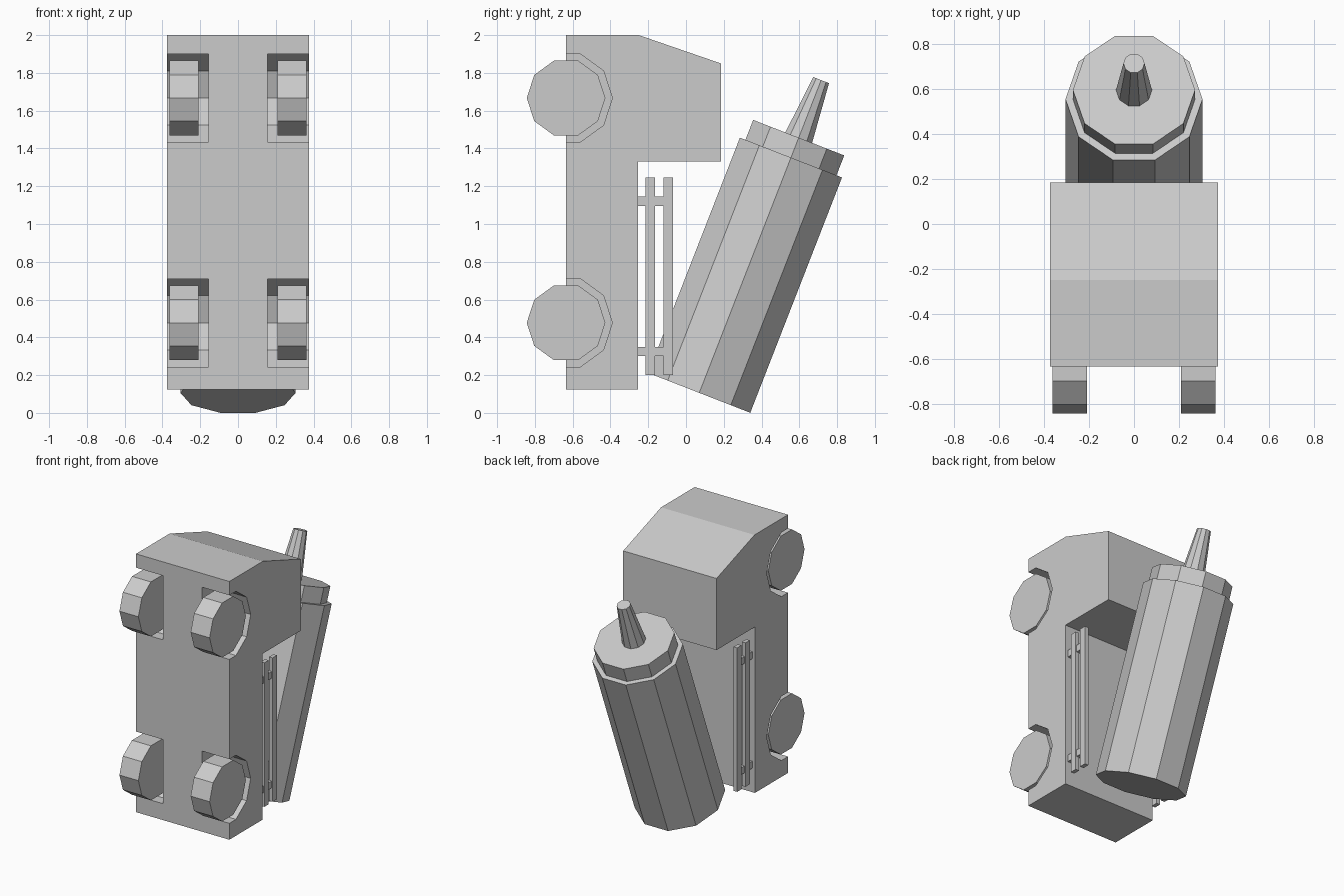
import bpy, bmesh, math
from mathutils import Vector

if "Cube" in bpy.data.objects:
    bpy.data.objects.remove(bpy.data.objects["Cube"])

X, Y, Z = Vector((1, 0, 0)), Vector((0, 1, 0)), Vector((0, 0, 1))


def loft(name, loops):
    """Closed solid skinned through successive loops of points."""
    bm = bmesh.new()
    rows = [[bm.verts.new(p) for p in loop] for loop in loops]
    n = len(rows[0])
    for low, high in zip(rows, rows[1:]):
        for i in range(n):
            j = (i + 1) % n
            bm.faces.new((low[i], low[j], high[j], high[i]))
    bm.faces.new(rows[0])
    bm.faces.new(rows[-1])
    bmesh.ops.recalc_face_normals(bm, faces=bm.faces)
    mesh = bpy.data.meshes.new(name)
    bm.to_mesh(mesh)
    bm.free()
    obj = bpy.data.objects.new(name, mesh)
    bpy.context.collection.objects.link(obj)
    return obj


def ring(centre, r, a, b, n=10):
    turns = [2 * math.pi * i / n for i in range(n)]
    return [centre + r * (math.cos(t) * a + math.sin(t) * b) for t in turns]


def disc(name, x0, x1, z, r):
    return loft(name, [ring(Vector((x, -0.635, z)), r, Y, Z) for x in (x0, x1)])


def box(name, xs, ys, zs):
    corners = [(ys[0], zs[0]), (ys[1], zs[0]), (ys[1], zs[1]), (ys[0], zs[1])]
    return loft(name, [[(x, y, z) for y, z in corners] for x in xs])


# Truck body: side profile extruded across x
profile = [(-0.635, 0.125), (-0.255, 0.125), (-0.255, 1.33), (0.185, 1.33),
           (0.185, 1.85), (-0.25, 2.0), (-0.635, 2.0)]
body = loft("truck_body", [[(x, y, z) for y, z in profile] for x in (-0.375, 0.375)])

for side, label in ((-1, "left"), (1, "right")):
    for z, place in ((0.477, "rear"), (1.667, "front")):
        # Wheel arch cut from the body
        cutter = disc("arch_cutter", side * 0.157, side * 0.5, z, 0.245)
        cutter.hide_render = True
        mod = body.modifiers.new("arch", 'BOOLEAN')
        mod.operation, mod.solver, mod.object = 'DIFFERENCE', 'EXACT', cutter
        with bpy.context.temp_override(object=body, active_object=body):
            bpy.ops.object.modifier_apply(modifier=mod.name)
        bpy.data.objects.remove(cutter)
        # Wheel
        disc(f"{place}_{label}_wheel", side * 0.21, side * 0.362, z, 0.208)
    # Bed fence: two rails on short stakes
    for i, y in enumerate((-0.215, -0.12)):
        box(f"fence_rail_{label}_{i}", (side * 0.333, side * 0.362), (y, y + 0.05), (0.2, 1.245))
    for i, z in enumerate((0.3, 1.095)):
        box(f"fence_stake_{label}_{i}", (side * 0.325, side * 0.355), (-0.26, -0.075), (z, z + 0.05))

# Tilted bottle: drum, cap and nozzle share one axis
tilt = math.radians(21.3)
axis = Vector((0, math.sin(tilt), math.cos(tilt)))
across = Vector((0, math.cos(tilt), -math.sin(tilt)))
base = Vector((0, 0.07, 0.106))
for name, (h0, r0), (h1, r1) in (
        ("drum", (0, 0.305), (1.337, 0.305)),
        ("drum_cap", (1.337, 0.272), (1.45, 0.272)),
        ("nozzle", (1.45, 0.08), (1.777, 0.047))):
    loft(name, [ring(base + h * axis, r, X, across) for h, r in ((h0, r0), (h1, r1))])
